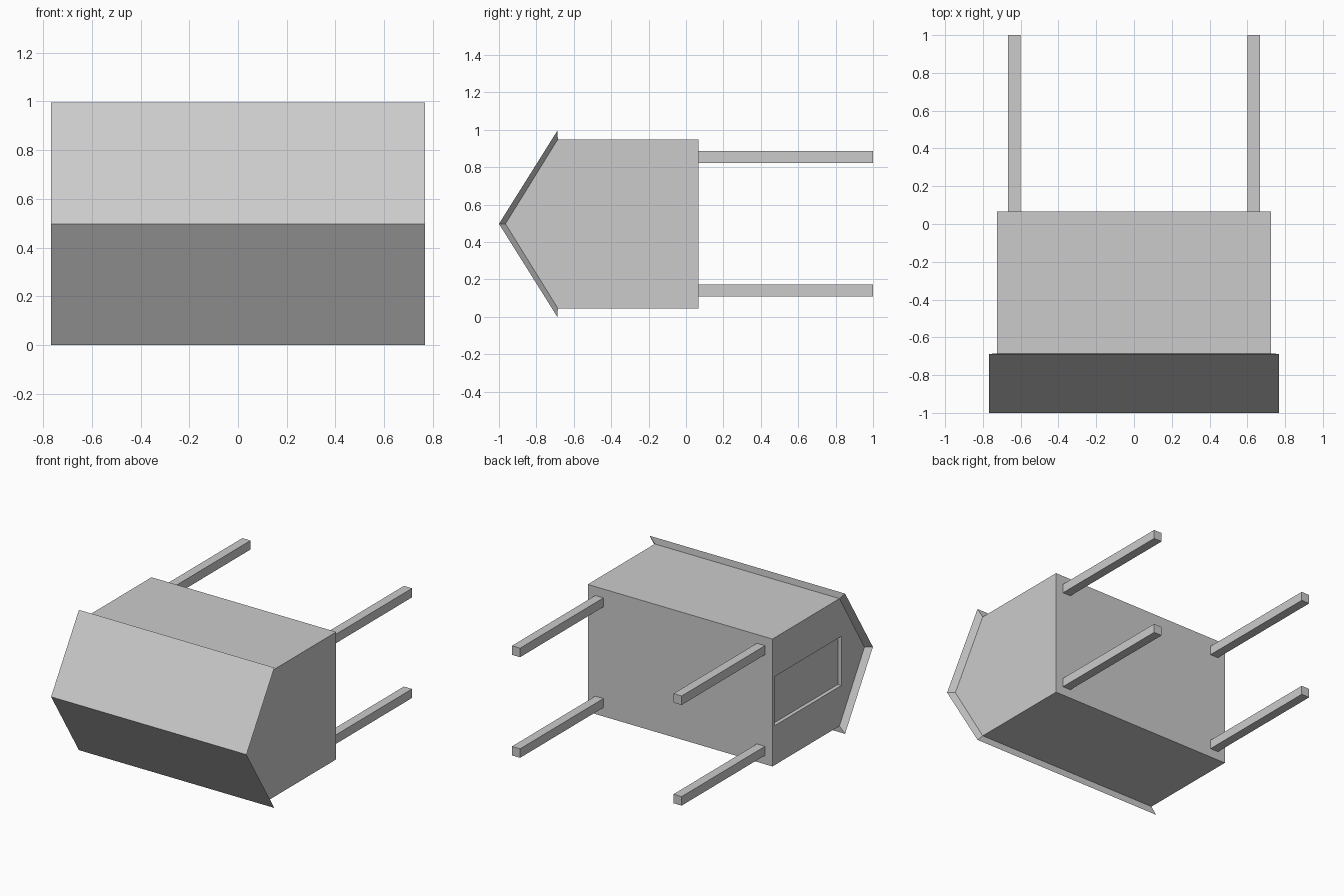
import bpy
import bmesh

MID = 0.4975  # height of the ridge and of the model's symmetry plane

default = bpy.data.objects.get("Cube")
if default:
    bpy.data.objects.remove(default, do_unlink=True)

grey = bpy.data.materials.new("light grey")
grey.use_nodes = True
colour = (0.6, 0.6, 0.6, 1)
grey.diffuse_color = colour
grey.node_tree.nodes["Principled BSDF"].inputs["Base Color"].default_value = colour


def finish(name, bm):
    """Turn a bmesh into a flat-shaded grey object."""
    bmesh.ops.recalc_face_normals(bm, faces=bm.faces)
    mesh = bpy.data.meshes.new(name)
    bm.to_mesh(mesh)
    bm.free()
    mesh.materials.append(grey)
    obj = bpy.data.objects.new(name, mesh)
    bpy.context.collection.objects.link(obj)
    return obj


def box(name, low, high):
    bm = bmesh.new()
    bmesh.ops.create_cube(bm, size=1)
    for v in bm.verts:
        v.co = [h if c > 0 else l for c, l, h in zip(v.co, low, high)]
    return finish(name, bm)


def rows(bm, profile, half_width):
    """Place a (y, z offset) profile at both ends of the width."""
    return [[bm.verts.new((x, y, MID + z)) for y, z in profile]
            for x in (-half_width, half_width)]


# House body: gabled prism lying on its side, gable towards the front
inner = [(-0.685, 0.452), (-0.965, 0), (-0.685, -0.452)]
bm = bmesh.new()
ends = rows(bm, inner + [(0.066, -0.452), (0.066, 0.452)], 0.725)
for end in ends:
    bm.faces.new(end)
for i in range(5):
    j = (i + 1) % 5
    bm.faces.new((ends[0][i], ends[0][j], ends[1][j], ends[1][i]))
body = finish("house_body", bm)

# Shallow opening in the right wall
cutter = box("opening_cutter", (-0.8, -0.706, MID - 0.172), (-0.698, 0.044, MID + 0.176))
cutter.hide_render = True
cut = body.modifiers.new("opening", "BOOLEAN")
cut.operation = "DIFFERENCE"
cut.solver = "EXACT"
cut.object = cutter
bpy.context.view_layer.objects.active = body
bpy.ops.object.modifier_apply(modifier=cut.name)
bpy.data.objects.remove(cutter, do_unlink=True)

# Roof: two slopes whose overhang tapers to a sharp outer edge
outer = [(-0.688, 0.4975), (-1, 0), (-0.688, -0.4975)]
bm = bmesh.new()
out_ends = rows(bm, outer, 0.767)
in_ends = rows(bm, inner, 0.725)
for i in range(2):
    for a, b in ((out_ends[0], out_ends[1]), (in_ends[0], in_ends[1]),
                 (out_ends[0], in_ends[0]), (out_ends[1], in_ends[1])):
        bm.faces.new((a[i], a[i + 1], b[i + 1], b[i]))
for i in (0, 2):
    bm.faces.new((out_ends[0][i], out_ends[1][i], in_ends[1][i], in_ends[0][i]))
finish("roof", bm)

# Four square posts reaching backwards
for side, x in (("right", -0.634), ("left", 0.634)):
    for level, z in (("lower", MID - 0.357), ("upper", MID + 0.357)):
        box(f"{level}_{side}_post", (x - 0.032, 0.066, z - 0.032), (x + 0.032, 1, z + 0.032))
